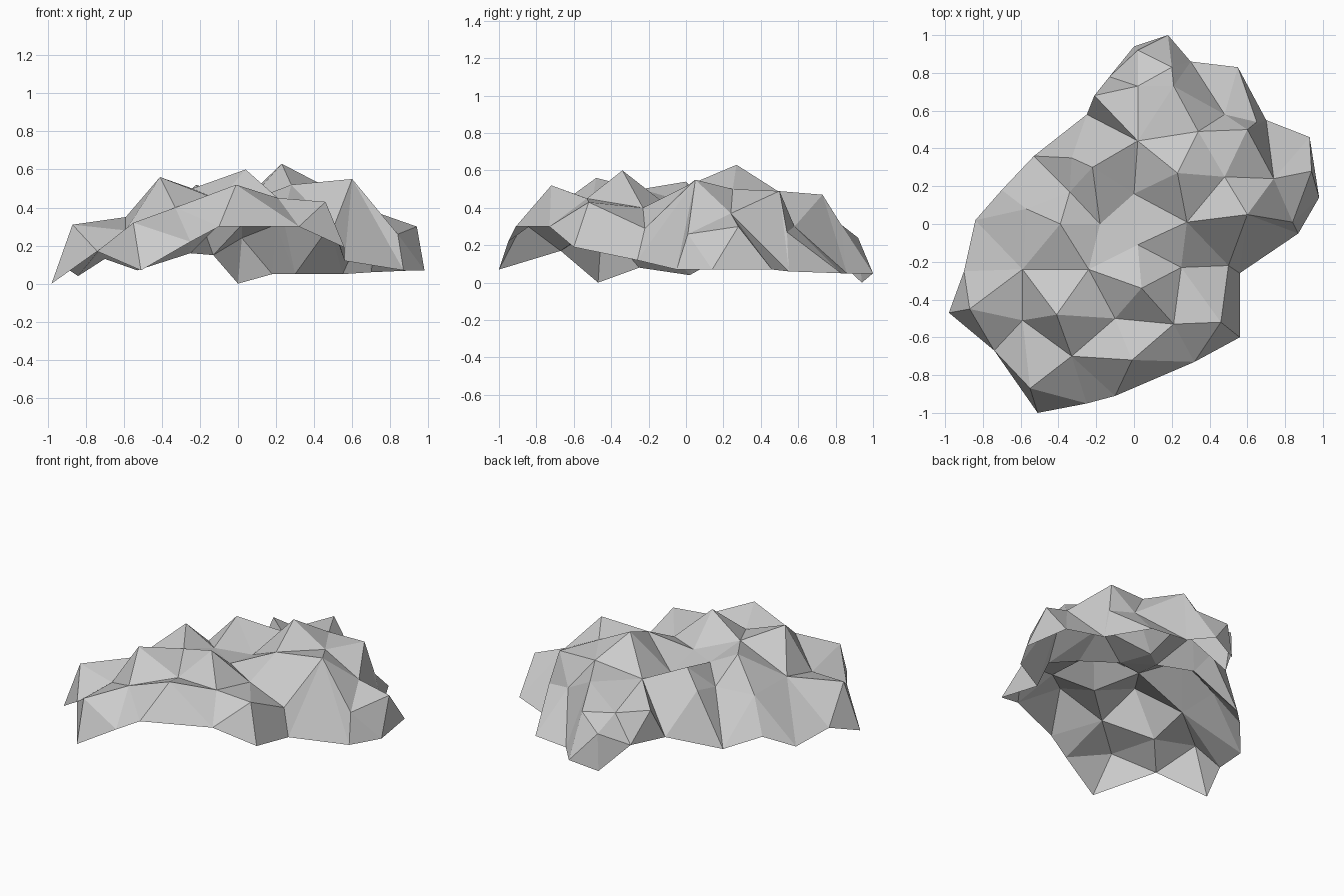
import bpy
import bmesh
from mathutils import Vector
from mathutils.geometry import delaunay_2d_cdt

# Ragged rim of the rock shell, counter-clockwise (x, y, z)
rim = [
    (0.18, 1.0, 0.05), (0.0, 0.94, 0.0), (-0.13, 0.78, 0.15), (-0.25, 0.58, 0.16),
    (-0.53, 0.36, 0.07), (-0.70, 0.18, 0.13), (-0.84, 0.02, 0.04), (-0.90, -0.25, 0.08),
    (-0.98, -0.47, 0.0), (-0.74, -0.67, 0.17), (-0.51, -1.0, 0.07), (-0.25, -0.95, 0.22),
    (-0.10, -0.91, 0.30), (0.32, -0.73, 0.30), (0.56, -0.60, 0.19), (0.56, -0.26, 0.12),
    (0.87, -0.05, 0.07), (0.98, 0.14, 0.07), (0.93, 0.46, 0.07), (0.70, 0.55, 0.06),
    (0.55, 0.83, 0.05), (0.30, 0.86, 0.05),
]

# Peaks and dips of the rock face, back to front
crags = [
    (0.02, 0.92, 0.24), (0.20, 0.83, 0.31), (0.02, 0.73, 0.31), (0.21, 0.73, 0.47),
    (-0.18, 0.68, 0.37), (0.48, 0.58, 0.30), (0.65, 0.54, 0.27), (0.60, 0.50, 0.49),
    (0.34, 0.49, 0.49), (0.02, 0.44, 0.43), (-0.33, 0.35, 0.41), (-0.22, 0.30, 0.52),
    (0.94, 0.28, 0.30), (0.23, 0.27, 0.63), (0.48, 0.25, 0.50), (0.74, 0.24, 0.37),
    (-0.34, 0.17, 0.37), (0.0, 0.16, 0.37), (-0.57, 0.08, 0.34), (0.60, 0.05, 0.55),
    (0.28, 0.01, 0.52), (0.84, 0.01, 0.26), (-0.18, 0.0, 0.43), (-0.39, 0.0, 0.54),
    (0.02, -0.11, 0.42), (0.50, -0.22, 0.29), (0.25, -0.23, 0.40), (-0.24, -0.24, 0.50),
    (-0.59, -0.24, 0.35), (0.04, -0.34, 0.60), (-0.87, -0.45, 0.31), (-0.41, -0.48, 0.56),
    (-0.10, -0.50, 0.44), (-0.59, -0.51, 0.28), (0.46, -0.52, 0.43), (0.21, -0.53, 0.45),
    (-0.33, -0.70, 0.40), (-0.01, -0.72, 0.52), (-0.55, -0.87, 0.32),
]

# Ridges that must stay as edges, by crag number
ridges = [(15, 12), (12, 21)]
overhang = 4    # crag that leans out past the rim

# Triangulate the shell in plan, then lift each point to its height
points = rim + crags
n = len(rim)
flat = [Vector(p[:2]) for p in points]
plan, _, tris, origin, _, _ = delaunay_2d_cdt(
    flat, [(a + n, b + n) for a, b in ridges], [list(range(n))], 1, 1e-5)

bm = bmesh.new()
verts = [bm.verts.new((v.x, v.y, points[src[0]][2] if src else 0.2))
         for v, src in zip(plan, origin)]
for tri in tris:
    bm.faces.new([verts[i] for i in tri])

# Open shell with flat facets facing outward
for face in bm.faces:
    face.normal_update()
    if face.normal.z < 0:
        face.normal_flip()
    face.smooth = False
for v, src in zip(verts, origin):
    if overhang + n in src:
        v.co.x -= 0.03
loose = [v for v in bm.verts if not v.link_faces]
bmesh.ops.delete(bm, geom=loose, context='VERTS')

mesh = bpy.data.meshes.new("rock_shell")
bm.to_mesh(mesh)
bm.free()
rock = bpy.data.objects.new("rock_shell", mesh)
bpy.context.collection.objects.link(rock)
